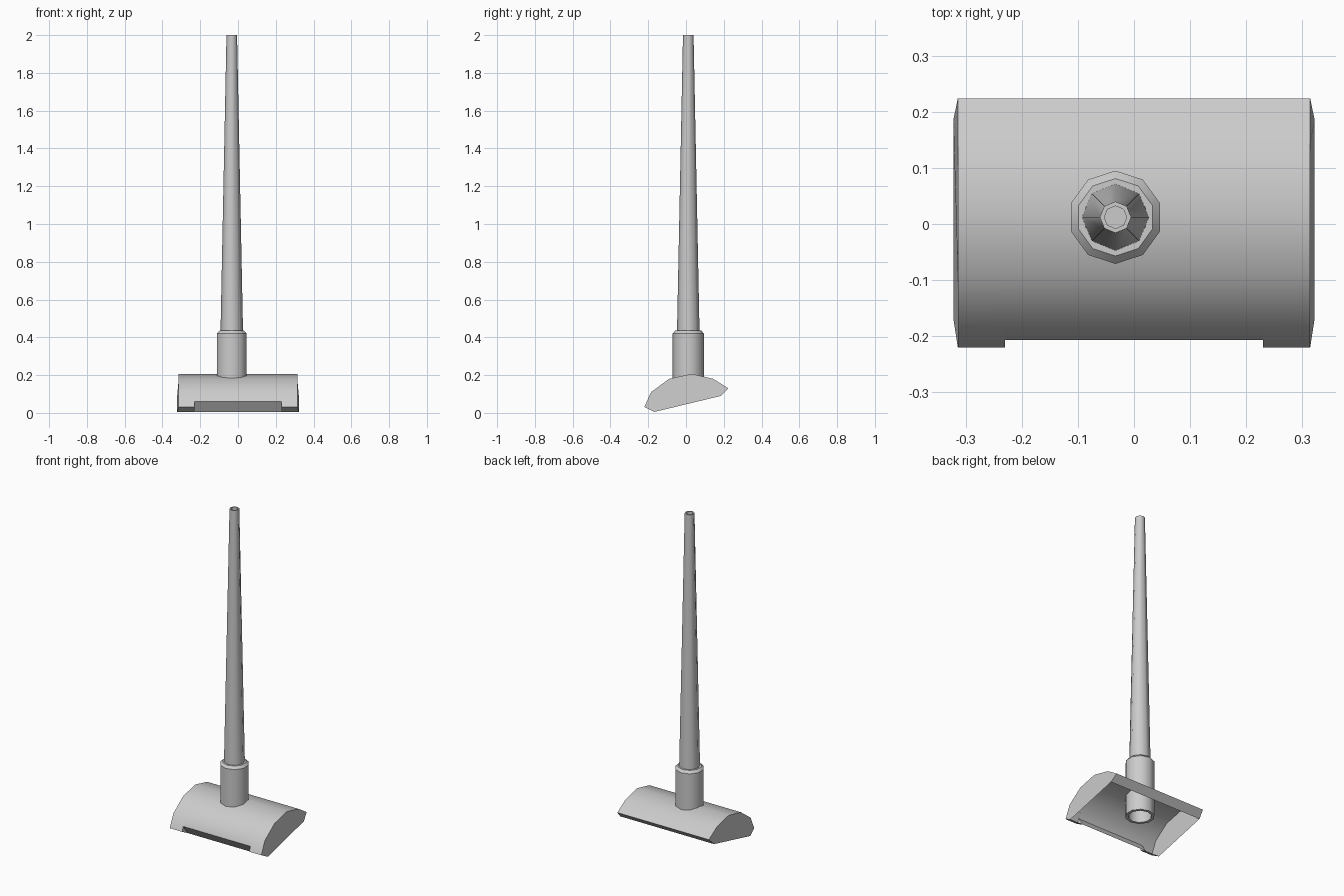
import bpy, bmesh
from math import sin, cos, pi, radians

cube = bpy.data.objects.get("Cube")
if cube:
    bpy.data.objects.remove(cube)

grey = bpy.data.materials.new("plain grey")
grey.use_nodes = True
grey.diffuse_color = (0.6, 0.6, 0.6, 1)
grey.node_tree.nodes["Principled BSDF"].inputs["Base Color"].default_value = (0.6, 0.6, 0.6, 1)

AXIS_X, AXIS_Y = -0.033, 0.012


def finish(name, bm, angle):
    mesh = bpy.data.meshes.new(name)
    bm.to_mesh(mesh)
    bm.free()
    mesh.materials.append(grey)
    obj = bpy.data.objects.new(name, mesh)
    bpy.context.collection.objects.link(obj)
    bpy.ops.object.select_all(action='DESELECT')
    obj.select_set(True)
    bpy.context.view_layer.objects.active = obj
    bpy.ops.object.shade_smooth_by_angle(angle=radians(angle))
    return obj


def lathe(name, profile, sides, turn, angle, closed):
    """Spin a (radius, height) profile, drawn up the outside, around the tube axis."""
    bm = bmesh.new()
    rings = []
    for r, z in profile:
        rings.append([bm.verts.new((AXIS_X + r * cos(turn + 2 * pi * i / sides),
                                    AXIS_Y + r * sin(turn + 2 * pi * i / sides), z))
                      for i in range(sides)])
    pairs = list(zip(rings, rings[1:]))
    if closed:
        pairs.append((rings[-1], rings[0]))
    else:
        bm.faces.new(rings[-1])
    for a, b in pairs:
        for i in range(sides):
            j = (i + 1) % sides
            bm.faces.new((a[i], a[j], b[j], b[i]))
    finish(name, bm, angle)


# Floor head: an open-bottomed arched shell with a notch in its front lip
ARCH = [(-0.185, 0.11), (-0.09, 0.18), (0.03, 0.207), (0.145, 0.18), (0.224, 0.13)]
FRONT_BOTTOM, BACK_BOTTOM = (-0.168, 0.005), (0.185, 0.09)
LIP, NOTCH_LIP = (-0.22, 0.032), (-0.207, 0.06)
END, BULGE, NOTCH = 0.314, 0.322, 0.23

bm = bmesh.new()


def station(x, bottom_x, lip):
    section = [FRONT_BOTTOM, lip] + ARCH + [BACK_BOTTOM]
    last = len(section) - 1
    return [bm.verts.new((bottom_x if i in (0, last) else x, y, z))
            for i, (y, z) in enumerate(section)]


rows = [station(-END, -BULGE, LIP), station(-NOTCH, -NOTCH, LIP),
        station(-NOTCH, -NOTCH, NOTCH_LIP), station(NOTCH, NOTCH, NOTCH_LIP),
        station(NOTCH, NOTCH, LIP), station(END, BULGE, LIP)]
for k in (0, 2, 4):
    a, b = rows[k], rows[k + 1]
    for i in range(len(a) - 1):
        bm.faces.new((a[i], b[i], b[i + 1], a[i + 1]))
# Notch cheeks and end plates
bm.faces.new((rows[1][0], rows[1][1], rows[2][1]))
bm.faces.new((rows[4][0], rows[4][1], rows[3][1]))
bm.faces.new(rows[0])
bm.faces.new(rows[5])
bmesh.ops.remove_doubles(bm, verts=bm.verts, dist=0.0005)
bmesh.ops.recalc_face_normals(bm, faces=bm.faces)
finish("floor_head", bm, 40)

# Collar: ten-sided sleeve passing through the head, open underneath
lathe("collar", [(0.083, 0.075), (0.083, 0.42), (0.069, 0.435), (0.056, 0.435),
                 (0.056, 0.40), (0.066, 0.39), (0.066, 0.075)], 10, pi / 2, 40, True)

# Wand: long tapered eight-sided tube with a hollow tip
lathe("wand", [(0.06, 0.41), (0.028, 2.0), (0.02, 2.0), (0.02, 1.9)], 8, 0, 50, False)
